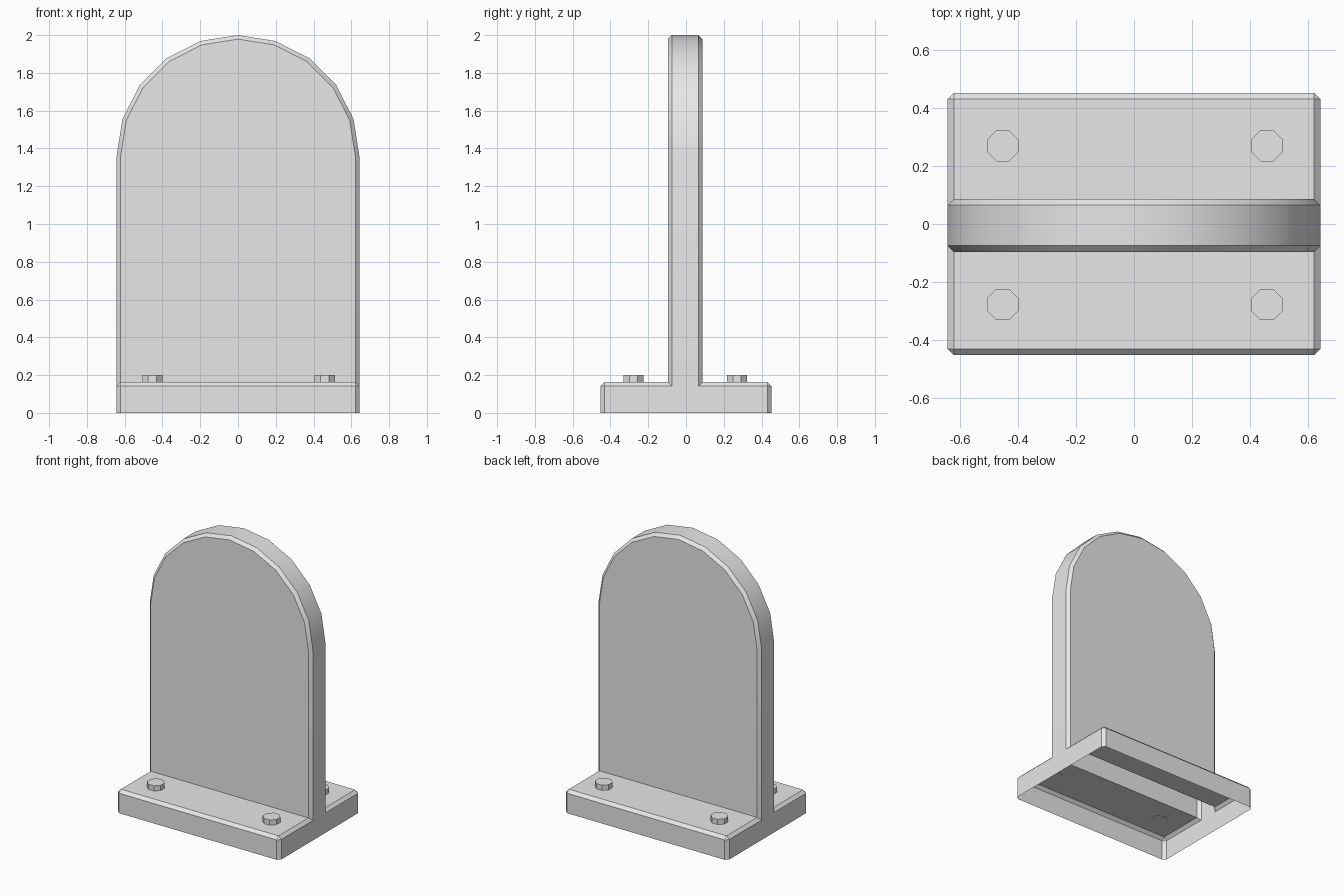
import bpy, bmesh, math

cube = bpy.data.objects.get("Cube")
if cube:
    bpy.data.objects.remove(cube, do_unlink=True)

grey = bpy.data.materials.new("light grey")
grey.use_nodes = True
grey.diffuse_color = (0.8, 0.8, 0.8, 1)
grey.node_tree.nodes["Principled BSDF"].inputs["Base Color"].default_value = (0.8, 0.8, 0.8, 1)

HALF_W, HALF_D = 0.643, 0.452      # base half width and depth
BASE_TOP, HEIGHT = 0.163, 2.0
SLAB_FRONT, SLAB_BACK = -0.096, 0.087
CHAMFER = 0.021
ARCH_STEPS = 10


def finish(bm, name):
    mesh = bpy.data.meshes.new(name)
    bm.to_mesh(mesh)
    bm.free()
    mesh.materials.append(grey)
    obj = bpy.data.objects.new(name, mesh)
    bpy.context.collection.objects.link(obj)
    return obj


# Hollow shell: arched slab flowing into a base that is open underneath
bm = bmesh.new()
spring = HEIGHT - HALF_W
outline = [(HALF_W, BASE_TOP)]
for i in range(ARCH_STEPS + 1):
    a = math.pi * i / ARCH_STEPS
    outline.append((HALF_W * math.cos(a), spring + HALF_W * math.sin(a)))
outline.append((-HALF_W, BASE_TOP))

front = [bm.verts.new((x, SLAB_FRONT, z)) for x, z in outline]
back = [bm.verts.new((x, SLAB_BACK, z)) for x, z in outline]
bm.faces.new(front)
bm.faces.new(back)
for i in range(len(outline) - 1):
    bm.faces.new((front[i], front[i + 1], back[i + 1], back[i]))

# Base walls and top strips on both sides of the slab
corner = {(sx, sy, z): bm.verts.new((sx * HALF_W, sy * HALF_D, z))
          for sx in (-1, 1) for sy in (-1, 1) for z in (0, BASE_TOP)}
for sy, slab in ((-1, front), (1, back)):
    bm.faces.new((corner[-1, sy, 0], corner[1, sy, 0],
                  corner[1, sy, BASE_TOP], corner[-1, sy, BASE_TOP]))
    bm.faces.new((corner[-1, sy, BASE_TOP], corner[1, sy, BASE_TOP], slab[0], slab[-1]))
for sx, k in ((1, 0), (-1, -1)):
    bm.faces.new((corner[sx, -1, 0], corner[sx, 1, 0], corner[sx, 1, BASE_TOP],
                  back[k], front[k], corner[sx, -1, BASE_TOP]))
bmesh.ops.recalc_face_normals(bm, faces=bm.faces)
if max(bm.faces, key=lambda f: f.calc_center_median().z).normal.z < 0:
    bmesh.ops.reverse_faces(bm, faces=bm.faces)
bm.normal_update()

# Chamfer every sharp outward edge
sharp = [e for e in bm.edges if len(e.link_faces) == 2
         and e.calc_face_angle_signed() > math.radians(45)]
bmesh.ops.bevel(bm, geom=sharp, offset=CHAMFER, offset_type='OFFSET',
                segments=1, profile=0.5, affect='EDGES')
body = finish(bm, "arched_slab_and_base")
bpy.context.view_layer.objects.active = body
body.select_set(True)
bpy.ops.object.shade_smooth_by_angle(angle=math.radians(30))
body.select_set(False)

# Four eight-sided bolt heads
BOLT_BOTTOM, BOLT_TOP = BASE_TOP - 0.004, 0.2
for sx, side in ((-1, "right"), (1, "left")):
    for sy, end in ((-1, "front"), (1, "back")):
        bm = bmesh.new()
        bmesh.ops.create_cone(bm, cap_ends=True, segments=8, radius1=0.058,
                              radius2=0.058, depth=BOLT_TOP - BOLT_BOTTOM)
        if any(abs(v.co.x) < 0.001 for v in bm.verts):
            for v in bm.verts:      # turn the flats to face the axes
                a = math.atan2(v.co.y, v.co.x) + math.pi / 8
                v.co.x, v.co.y = 0.058 * math.cos(a), 0.058 * math.sin(a)
        bolt = finish(bm, f"bolt_{end}_{side}")
        bolt.location = (0.003 + sx * 0.456, -0.004 + sy * 0.274,
                         (BOLT_BOTTOM + BOLT_TOP) / 2)
